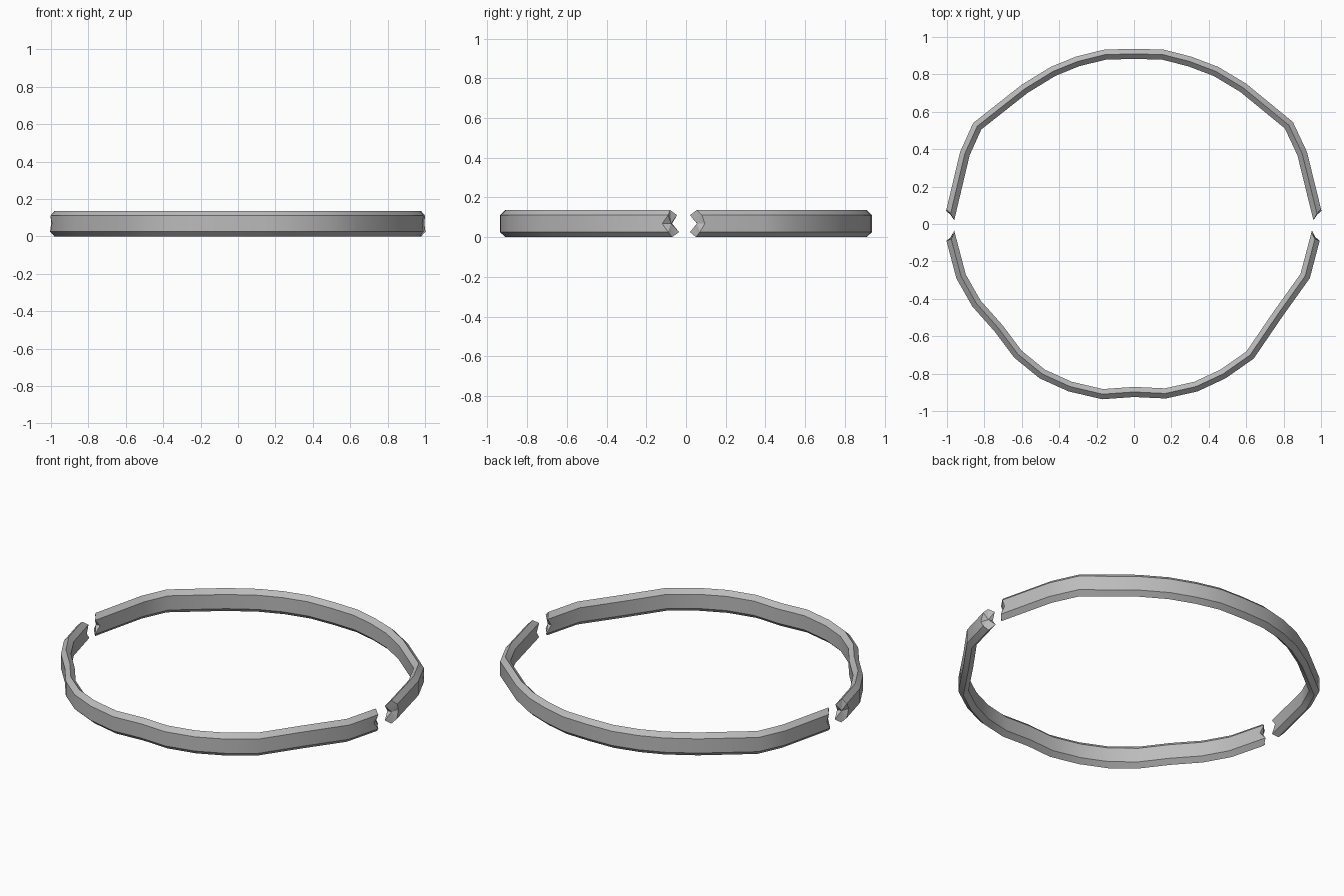
import bpy
import bmesh
import math
from mathutils import Vector

cube = bpy.data.objects.get("Cube")
if cube:
    bpy.data.objects.remove(cube)

metal = bpy.data.materials.new("grey metal")
metal.use_nodes = True
colour = (0.5, 0.5, 0.5, 1)
metal.diffuse_color = colour
metal.node_tree.nodes["Principled BSDF"].inputs["Base Color"].default_value = colour

# Cross-section: inward distance from the outer wall, height
THICK, HEIGHT, CHAMFER = 0.054, 0.137, 0.026
MID = HEIGHT / 2
SECTION = [(THICK / 2, HEIGHT), (0, HEIGHT - CHAMFER), (0, MID), (0, CHAMFER),
           (THICK / 2, 0), (THICK, CHAMFER), (THICK, MID), (THICK, HEIGHT - CHAMFER)]

# Dented outer outlines, from the left end to the right end
BACK = [(-1, .09), (-.93, .385), (-.86, .54), (-.6, .745), (-.445, .84),
        (-.31, .895), (-.16, .932), (0, .937), (.16, .932), (.305, .895),
        (.45, .84), (.6, .75), (.85, .545), (.925, .385), (1, .08)]
FRONT = [(-1, -.1), (-.95, -.29), (-.865, -.44), (-.745, -.575), (-.64, -.715),
         (-.505, -.825), (-.35, -.895), (-.17, -.937), (0, -.925), (.17, -.933),
         (.34, -.895), (.49, -.825), (.64, -.72), (.79, -.5), (.94, -.29), (.99, -.1)]

# Where each corner of the section breaks off, measured along y
BACK_BREAK = [.055, .08, .095, .07, .05, .02, .055, .02]
FRONT_BREAK = [-.08, -.09, -.12, -.09, -.07, -.035, -.07, -.045]


def inward_offsets(path):
    """Mitred inward direction at every point of the outline."""
    result = []
    for i, p in enumerate(path):
        before = (p - path[i - 1]).normalized() if i else None
        after = (path[i + 1] - p).normalized() if i + 1 < len(path) else None
        a, b = before or after, after or before
        tangent = (a + b).normalized()
        normal = Vector((-tangent.y, tangent.x))
        if normal.dot(p) > 0:
            normal.negate()
        result.append(normal / max(tangent.dot(a), 0.5))
    return result


def band(name, outline, breaks):
    path = [Vector(p) for p in outline]
    offsets = inward_offsets(path)
    bm = bmesh.new()
    rings = []
    for i, (p, n) in enumerate(zip(path, offsets)):
        is_end = i in (0, len(path) - 1)
        ring = []
        for (inset, z), cut_y in zip(SECTION, breaks):
            q = p + n * inset
            if is_end:
                # Slide the corner along the band to its broken edge
                along = p - path[1 if i == 0 else -2]
                q += along * ((cut_y - q.y) / along.y)
            ring.append(bm.verts.new((q.x, q.y, z)))
        rings.append(ring)
    count = len(SECTION)
    for r, s in zip(rings, rings[1:]):
        for k in range(count):
            j = (k + 1) % count
            bm.faces.new((r[k], r[j], s[j], s[k]))
    # Broken end caps, fanned around a centre point
    for ring in (rings[0], rings[-1]):
        centre = bm.verts.new(sum((v.co for v in ring), Vector()) / count)
        for k in range(count):
            bm.faces.new((ring[k], ring[(k + 1) % count], centre))
    bmesh.ops.recalc_face_normals(bm, faces=bm.faces)
    mesh = bpy.data.meshes.new(name)
    bm.to_mesh(mesh)
    bm.free()
    mesh.materials.append(metal)
    obj = bpy.data.objects.new(name, mesh)
    bpy.context.collection.objects.link(obj)
    bpy.ops.object.select_all(action="DESELECT")
    obj.select_set(True)
    bpy.context.view_layer.objects.active = obj
    bpy.ops.object.shade_smooth_by_angle(angle=math.radians(30))


band("back_half_ring", BACK, BACK_BREAK)
band("front_half_ring", FRONT, FRONT_BREAK)
